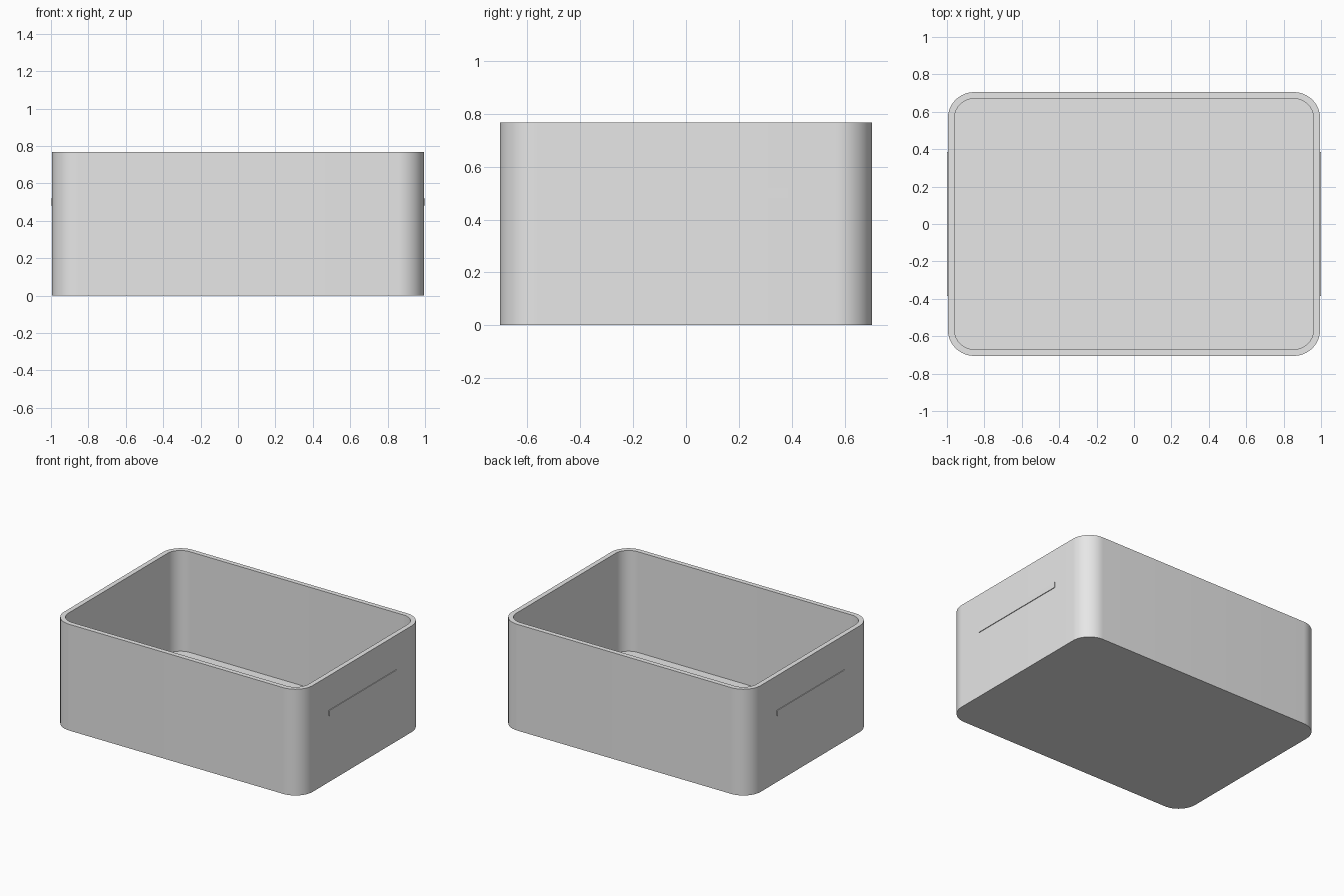
import bpy
import bmesh
from math import cos, sin, pi, radians

cube = bpy.data.objects.get("Cube")
if cube:
    bpy.data.objects.remove(cube, do_unlink=True)

HALF_X, HALF_Y, HEIGHT = 0.995, 0.705, 0.768
WALL, FLOOR, RADIUS = 0.035, 0.04, 0.14
STEPS = 16  # segments per rounded corner

grey = bpy.data.materials.new("light_grey")
grey.use_nodes = True
grey.diffuse_color = (0.8, 0.8, 0.8, 1)
grey.node_tree.nodes["Principled BSDF"].inputs["Base Color"].default_value = grey.diffuse_color


def finish(bm, name):
    bmesh.ops.recalc_face_normals(bm, faces=bm.faces[:])
    mesh = bpy.data.meshes.new(name)
    bm.to_mesh(mesh)
    bm.free()
    mesh.materials.append(grey)
    obj = bpy.data.objects.new(name, mesh)
    bpy.context.collection.objects.link(obj)
    return obj


def rounded_ring(bm, inset, z):
    """Rounded rectangle of vertices, offset inwards from the outer wall."""
    r = RADIUS - inset
    cx, cy = HALF_X - RADIUS, HALF_Y - RADIUS
    ring = []
    for quarter, (sx, sy) in enumerate([(1, 1), (-1, 1), (-1, -1), (1, -1)]):
        for i in range(STEPS + 1):
            a = (quarter + i / STEPS) * pi / 2
            ring.append(bm.verts.new((sx * cx + r * cos(a), sy * cy + r * sin(a), z)))
    return ring


# Open tray: outer wall, flat rim, inner wall, and the two sides of the floor
bm = bmesh.new()
rings = [rounded_ring(bm, inset, z) for inset, z in
         [(0, 0), (0, HEIGHT), (WALL, HEIGHT), (WALL, FLOOR)]]
for low, high in zip(rings, rings[1:]):
    for i in range(len(low)):
        j = (i + 1) % len(low)
        bm.faces.new((low[i], low[j], high[j], high[i]))
bm.faces.new(rings[0])
bm.faces.new(rings[-1])
body = finish(bm, "box_body")
bpy.ops.object.select_all(action="DESELECT")
body.select_set(True)
bpy.context.view_layer.objects.active = body
bpy.ops.object.shade_smooth_by_angle(angle=radians(30))

# Thin grip strips standing slightly proud of both end walls
for side, name in [(1, "left_grip"), (-1, "right_grip")]:
    bm = bmesh.new()
    bmesh.ops.create_cube(bm, size=1)
    bmesh.ops.scale(bm, vec=(0.01, 0.77, 0.038), verts=bm.verts)
    bmesh.ops.translate(bm, vec=(side * HALF_X, 0, 0.5), verts=bm.verts)
    finish(bm, name)
